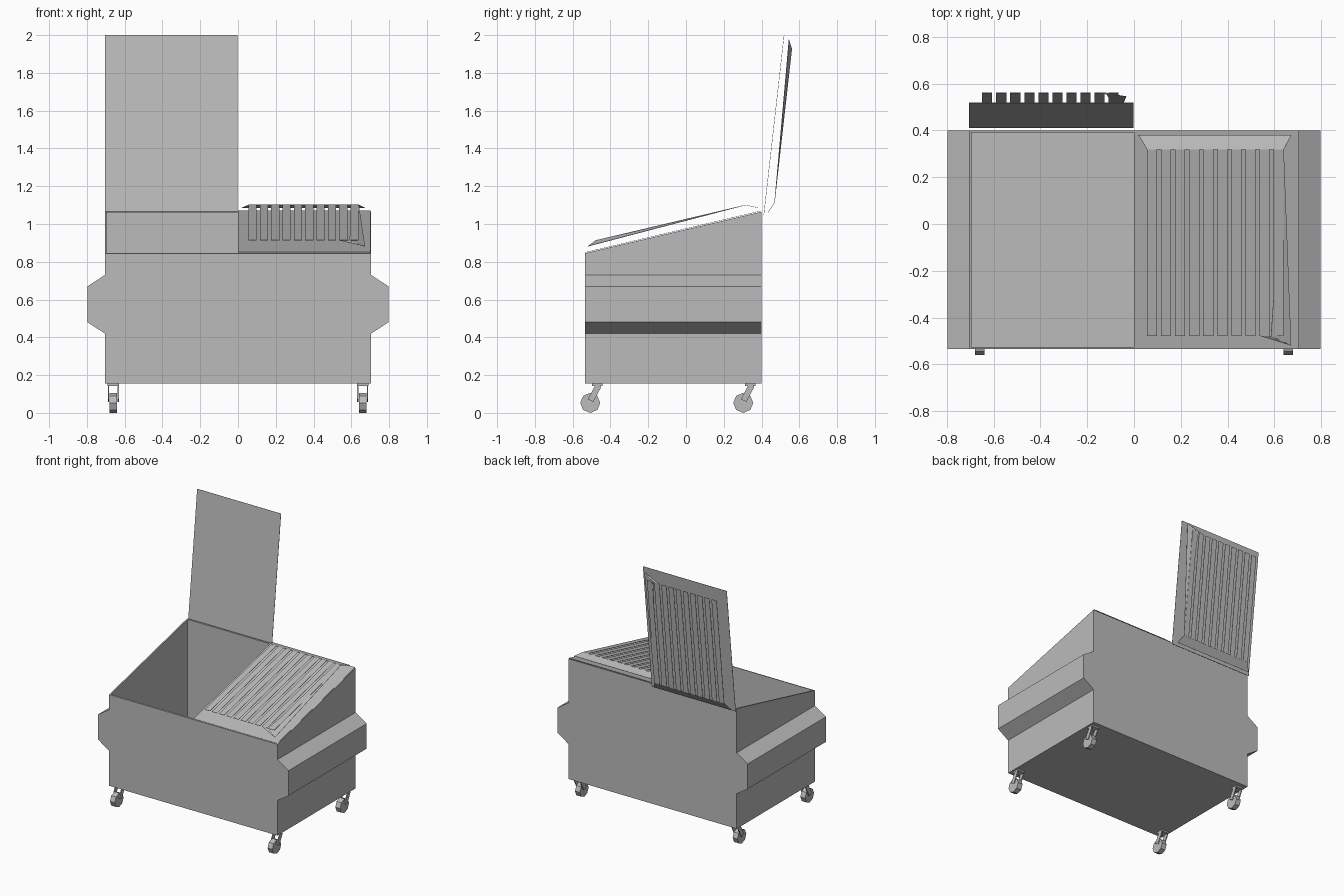
import bpy
import bmesh
from math import radians
from mathutils import Vector, Matrix

if "Cube" in bpy.data.objects:
    bpy.data.objects.remove(bpy.data.objects["Cube"])

GREY = (0.5, 0.5, 0.5, 1)
paint = bpy.data.materials.new("grey_paint")
paint.use_nodes = True
paint.diffuse_color = GREY
paint.node_tree.nodes["Principled BSDF"].inputs["Base Color"].default_value = GREY


def finish(bm, name):
    bmesh.ops.recalc_face_normals(bm, faces=bm.faces)
    mesh = bpy.data.meshes.new(name)
    bm.to_mesh(mesh)
    bm.free()
    mesh.materials.append(paint)
    obj = bpy.data.objects.new(name, mesh)
    bpy.context.collection.objects.link(obj)
    return obj


def add_box(bm, center, size, tilt=0):
    matrix = (Matrix.Translation(center) @ Matrix.Rotation(radians(tilt), 4, "X")
              @ Matrix.Diagonal((*size, 1)))
    bmesh.ops.create_cube(bm, size=1, matrix=matrix)


# Container: half section with fork pocket, mirrored and extruded front to back
FRONT, BACK, FLOOR = -0.535, 0.40, 0.155
half = [(0.705, FLOOR), (0.705, 0.42), (0.797, 0.48), (0.797, 0.67),
        (0.705, 0.73), (0.705, 0.845)]
section = half + [(-x, z) for x, z in reversed(half)]
bm = bmesh.new()
front = bm.faces.new([bm.verts.new((x, FRONT, z)) for x, z in section])
back = bmesh.ops.extrude_face_region(bm, geom=[front], use_keep_orig=True)
for v in [g for g in back["geom"] if isinstance(g, bmesh.types.BMVert)]:
    v.co.y = BACK
    if v.co.z > 0.8:
        v.co.z = 1.065
bmesh.ops.recalc_face_normals(bm, faces=bm.faces)

# Hollow inside: inset the sloping top and push it down to the floor
bm.faces.ensure_lookup_table()
top = [f for f in bm.faces if all(v.co.z > 0.8 for v in f.verts)]
bmesh.ops.inset_region(bm, faces=top, thickness=0.01, use_even_offset=True)
pit = bmesh.ops.extrude_discrete_faces(bm, faces=top)["faces"][0]
for v in pit.verts:
    v.co.z = FLOOR + 0.01
finish(bm, "container")


# Lids: thin sheets laid out by x, distance from hinge and height above the lid
def make_lid(name, x0, hinge, along):
    d = Vector((0, *along)).normalized()
    n = Vector((0, d.z, -d.y))
    bm = bmesh.new()

    def sheet(*points):
        verts = [bm.verts.new(Vector((x0 + x, 0, 0)) + hinge + d * u + n * w)
                 for x, u, w in points]
        bm.faces.new(verts).normal_update()

    start, end, rise = 0.072, 0.89, 0.053
    sheet((0, 0, 0.004), (0.702, 0, 0.004), (0.702, 0.958, 0.004), (0, 0.958, 0.004))
    for i in range(10):
        x = 0.056 + i * 0.06
        sheet((x, start, rise), (x + 0.043, start, rise),
              (x + 0.043, end, rise), (x, end, rise))
    # Sloping edges around the ribs
    sheet((0.02, 0.015, 0.024), (0.672, 0.015, 0.024),
          (0.64, start, rise), (0.056, start, rise))
    corner = (0.672, 0.937, 0.032)
    sheet((0.64, start, rise), (0.585, end, rise), corner)
    sheet((0.54, end, rise), (0.585, end, rise), corner)
    obj = finish(bm, name)
    solid = obj.modifiers.new("thickness", "SOLIDIFY")
    solid.thickness = 0.002
    solid.offset = 0


make_lid("closed_lid", 0.0, Vector((0, 0.40, 1.066)), (-0.974, -0.23))
make_lid("open_lid", -0.705, Vector((0, 0.408, 1.048)), (0.112, 0.994))

# Casters: mounting plate, leaning fork and a low-poly wheel
for side, sx in (("left", 1), ("right", -1)):
    for end, y in (("front", -0.47), ("back", 0.34)):
        x = sx * 0.66
        bm = bmesh.new()
        add_box(bm, (x, y, 0.15), (0.06, 0.055, 0.014))
        for dx in (-0.026, 0.026):
            add_box(bm, (x + dx, y - 0.014, 0.105), (0.007, 0.032, 0.09), -28)
        finish(bm, f"{end}_{side}_caster_fork")
        bm = bmesh.new()
        bmesh.ops.create_cone(
            bm, cap_ends=True, segments=8, radius1=0.053, radius2=0.053, depth=0.04,
            matrix=Matrix.Translation((x, y - 0.037, 0.053)) @ Matrix.Rotation(radians(90), 4, "Y"))
        finish(bm, f"{end}_{side}_caster_wheel")
